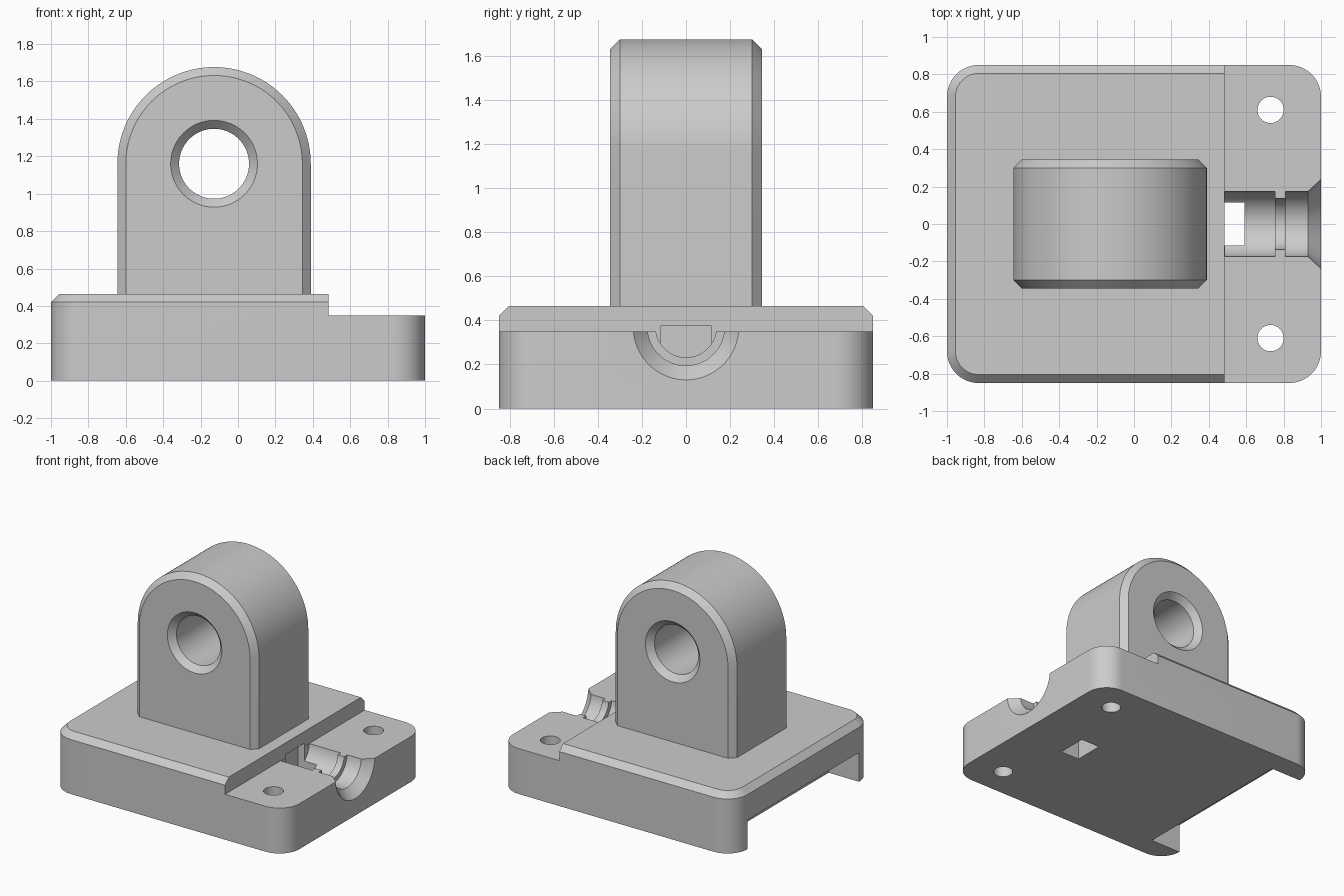
import bpy, bmesh, math
from mathutils import Matrix, Vector

if "Cube" in bpy.data.objects:
    bpy.data.objects.remove(bpy.data.objects["Cube"], do_unlink=True)

grey = bpy.data.materials.new("plain grey")
grey.use_nodes = True
grey.diffuse_color = (0.6, 0.6, 0.6, 1)
grey.node_tree.nodes["Principled BSDF"].inputs["Base Color"].default_value = (0.6, 0.6, 0.6, 1)


def loft(name, rings):
    """Solid through equal-length rings of points, capped at both ends."""
    bm = bmesh.new()
    loops = [[bm.verts.new(p) for p in ring] for ring in rings]
    n = len(loops[0])
    for a, b in zip(loops, loops[1:]):
        for i in range(n):
            j = (i + 1) % n
            bm.faces.new((a[i], a[j], b[j], b[i]))
    bm.faces.new(loops[0])
    bm.faces.new(loops[-1])
    bmesh.ops.recalc_face_normals(bm, faces=bm.faces)
    mesh = bpy.data.meshes.new(name)
    bm.to_mesh(mesh)
    bm.free()
    mesh.materials.append(grey)
    ob = bpy.data.objects.new(name, mesh)
    bpy.context.collection.objects.link(ob)
    return ob


def arc(cx, cy, r, start, end, steps):
    angles = [math.radians(start + (end - start) * i / steps) for i in range(steps + 1)]
    return [(cx + r * math.cos(a), cy + r * math.sin(a)) for a in angles]


def revolve(name, profile, axis, centre, steps=96):
    """Solid of (position, radius) steps turned about the x, y or z axis."""
    turn = Vector((0, 0, 1)).rotation_difference(Vector(axis)).to_matrix()
    return loft(name, [[turn @ Vector((x, y, t)) + Vector(centre)
                        for x, y in arc(0, 0, r, 0, 360 - 360 / steps, steps - 1)]
                       for t, r in profile])


def box(name, x0, x1, y0, y1, z0, z1):
    return loft(name, [[(x0, y0, z), (x1, y0, z), (x1, y1, z), (x0, y1, z)] for z in (z0, z1)])


def cut(ob, cutters):
    bpy.context.view_layer.objects.active = ob
    for c in cutters:
        mod = ob.modifiers.new(c.name, "BOOLEAN")
        mod.operation, mod.solver, mod.object = "DIFFERENCE", "EXACT", c
        bpy.ops.object.modifier_apply(modifier=mod.name)
        bpy.data.objects.remove(c, do_unlink=True)


def smooth(ob):
    bpy.ops.object.select_all(action="DESELECT")
    ob.select_set(True)
    bpy.context.view_layer.objects.active = ob
    bpy.ops.object.shade_smooth_by_angle(angle=math.radians(30))


CHAMFER = 0.045
STEP_X, STEP_Z, DECK_Z = 0.485, 0.35, 0.465


# Base block: rounded rectangle with a chamfered top edge
def base_ring(z, inset):
    pts = []
    for sx, sy, a in ((1, 1, 0), (-1, 1, 90), (-1, -1, 180), (1, -1, 270)):
        pts += arc(sx * 0.83, sy * 0.68, 0.17 - inset, a, a + 90, 16)
    return [(x, y, z) for x, y in pts]


base = loft("base", [base_ring(0, 0), base_ring(DECK_Z - CHAMFER, 0), base_ring(DECK_Z, CHAMFER)])

# Lowered ledge, rear underside recess and the pocket through the floor
cutters = [
    box("ledge_cutter", STEP_X, 1.2, -1, 1, STEP_Z, 1),
    box("recess_cutter", -1.2, -0.74, -0.68, 0.68, -0.2, 0.225),
    box("pocket_cutter", 0.43, 0.59, -0.115, 0.115, -0.2, 0.375),
]
# Stepped half-round channel with a flared mouth
channel = [(STEP_X + 0.002, 0.175), (0.755, 0.175), (0.755, 0.138), (0.81, 0.138),
           (0.81, 0.175), (0.93, 0.175), (1.04, 0.277)]
cutters.append(revolve("channel_cutter", channel, (1, 0, 0), (0, 0, 0.37)))
# Screw holes
for y in (-0.61, 0.61):
    cutters.append(revolve("screw_cutter", [(-0.2, 0.07), (0.8, 0.07)], (0, 0, 1), (0.73, y, 0), 48))
cut(base, cutters)
smooth(base)

# Upright lug: arched outline, chamfered front and back
LUG_X, LUG_Z, LUG_R, LUG_Y = -0.128, 1.16, 0.517, 0.345


def lug_ring(y, inset):
    r = LUG_R - inset
    pts = [(LUG_X - r, DECK_Z - 0.03), (LUG_X + r, DECK_Z - 0.03)]
    return [(x, y, z) for x, z in pts + arc(LUG_X, LUG_Z, r, 0, 180, 64)]


lug = loft("lug", [lug_ring(-LUG_Y, CHAMFER), lug_ring(CHAMFER - LUG_Y, 0),
                   lug_ring(LUG_Y - CHAMFER, 0), lug_ring(LUG_Y, CHAMFER)])

# Pin bore with countersinks on both sides
bore = [(-LUG_Y - 0.02, 0.252), (CHAMFER - LUG_Y, 0.187), (LUG_Y - CHAMFER, 0.187), (LUG_Y + 0.02, 0.252)]
cut(lug, [revolve("bore_cutter", bore, (0, 1, 0), (LUG_X, 0, LUG_Z))])
smooth(lug)
